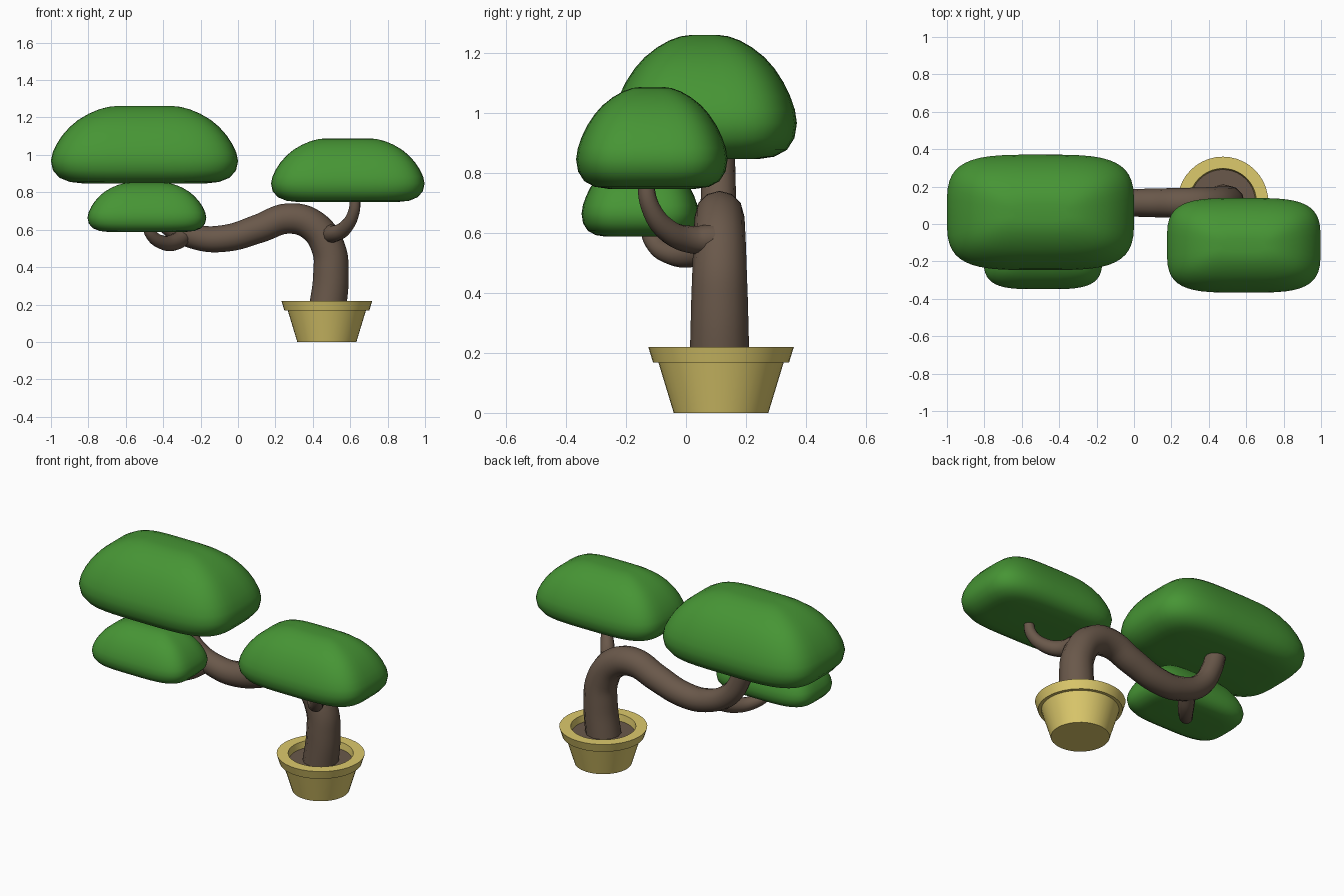
import bpy, bmesh, math
from mathutils import Vector

if "Cube" in bpy.data.objects:
    bpy.data.objects.remove(bpy.data.objects["Cube"])


def material(name, rgb):
    m = bpy.data.materials.new(name)
    m.diffuse_color = (*rgb, 1)
    m.use_nodes = True
    m.node_tree.nodes["Principled BSDF"].inputs["Base Color"].default_value = m.diffuse_color
    return m


GREEN = material("leaf green", (0.062, 0.30, 0.035))
BROWN = material("bark brown", (0.143, 0.098, 0.069))
TAN = material("pot tan", (0.72, 0.585, 0.15))


def add_object(name, mesh, mat, angle=40):
    ob = bpy.data.objects.new(name, mesh)
    bpy.context.collection.objects.link(ob)
    mesh.materials.clear()
    mesh.materials.append(mat)
    bpy.ops.object.select_all(action='DESELECT')
    ob.select_set(True)
    bpy.context.view_layer.objects.active = ob
    bpy.ops.object.shade_smooth_by_angle(angle=math.radians(angle))
    return ob


def loft(name, rings, mat, angle=40):
    """Skin a list of point rings, closing both ends."""
    bm = bmesh.new()
    vs = [[bm.verts.new(p) for p in ring] for ring in rings]
    n = len(vs[0])
    for a, b in zip(vs, vs[1:]):
        for i in range(n):
            j = (i + 1) % n
            bm.faces.new((a[i], a[j], b[j], b[i]))
    bm.faces.new(vs[0][::-1])
    bm.faces.new(vs[-1])
    bmesh.ops.recalc_face_normals(bm, faces=bm.faces)
    mesh = bpy.data.meshes.new(name)
    bm.to_mesh(mesh)
    bm.free()
    return add_object(name, mesh, mat, angle)


def lathe(name, center, profile, mat, n=40):
    rings = [[(center[0] + r * math.cos(2 * math.pi * i / n),
               center[1] + r * math.sin(2 * math.pi * i / n), z) for i in range(n)]
             for r, z in profile]
    return loft(name, rings, mat, 25)


def limb(name, pts, sides=4):
    """Tapered tube along points of (x, y, z, radius)."""
    cu = bpy.data.curves.new(name, 'CURVE')
    cu.dimensions = '3D'
    cu.bevel_depth = 1
    cu.bevel_resolution = sides
    cu.resolution_u = 6
    cu.use_fill_caps = True
    sp = cu.splines.new('BEZIER')
    sp.bezier_points.add(len(pts) - 1)
    for bp, (x, y, z, r) in zip(sp.bezier_points, pts):
        bp.co = (x, y, z)
        bp.radius = r
        bp.handle_left_type = bp.handle_right_type = 'AUTO'
    tmp = bpy.data.objects.new(name + "_path", cu)
    bpy.context.collection.objects.link(tmp)
    deps = bpy.context.evaluated_depsgraph_get()
    mesh = bpy.data.meshes.new_from_object(tmp.evaluated_get(deps))
    bpy.data.objects.remove(tmp)
    return add_object(name, mesh, BROWN, 50)


# Foliage pad: (height fraction, inset), swept around a rounded rectangle
PAD = [(0, .25), (0, .13), (.02, .075), (.075, .033), (.17, .008), (.29, 0),
       (.4, .007), (.51, .023), (.62, .045), (.73, .075), (.82, .108), (.9, .15),
       (.955, .19), (.988, .228), (1, .265)]


def canopy(name, x, y, z, s, n=48):
    rings = []
    for t, d in PAD:
        hx, hy = (.5 - d * 1.35) * s, (.308 - d) * s
        ring = []
        for i in range(n):
            a = 2 * math.pi * (i + .5) / n
            c, q = math.cos(a), math.sin(a)
            ring.append((x + hx * math.copysign(abs(c) ** .53, c),
                         y + hy * math.copysign(abs(q) ** .53, q),
                         z + t * .414 * s))
        rings.append(ring)
    return loft(name, rings, GREEN, 60)


canopy("large_canopy", -.5, .062, .847, 1.002)
canopy("right_canopy", .587, -.114, .748, .822)
canopy("small_canopy", -.487, -.153, .588, .636)

# Pot and soil
POT = (.475, .117)
lathe("pot", POT, [(.158, 0), (.209, .168), (.227, .168), (.243, .22),
                   (.18, .22), (.172, .165)], TAN)
lathe("soil", POT, [(.165, .15), (.176, .18)], BROWN)

# Trunk and its two side branches
limb("trunk", [(.475, .112, .15, .1), (.497, .112, .36, .095), (.484, .112, .5, .09),
               (.4, .112, .622, .085), (.27, .112, .66, .081), (.115, .113, .607, .077),
               (-.06, .113, .555, .072), (-.22, .112, .56, .067),
               (-.37, .11, .635, .062), (-.45, .108, .76, .058), (-.49, .108, .89, .055)])
limb("right_branch", [(.49, .085, .58, .05), (.51, .02, .578, .046), (.57, -.06, .608, .039),
                      (.618, -.12, .69, .031), (.627, -.137, .79, .027)])
limb("left_branch", [(-.29, .1, .565, .048), (-.34, .03, .533, .045), (-.405, -.05, .532, .038),
                     (-.465, -.11, .575, .031), (-.49, -.13, .64, .028)])
